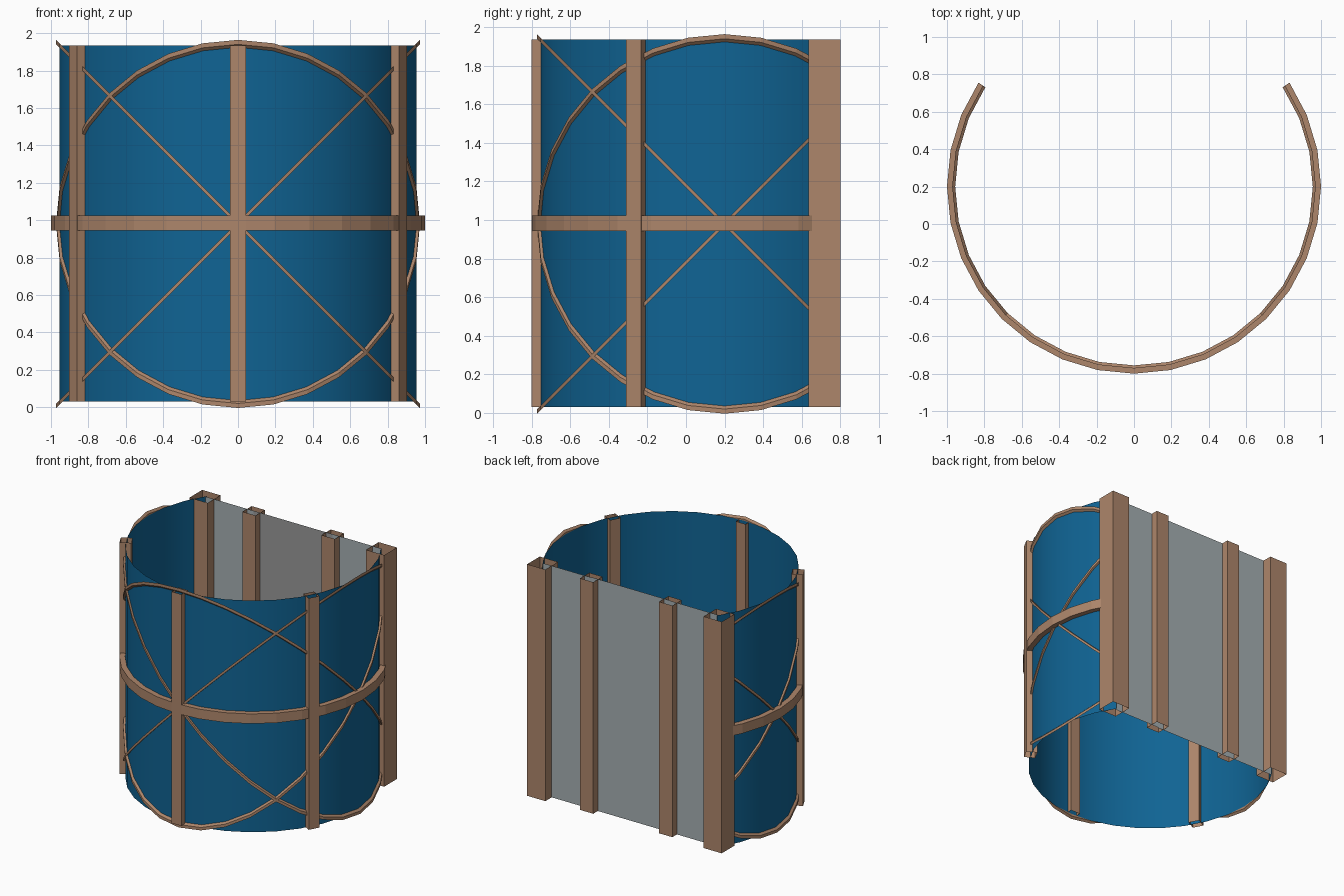
import bpy, math
from math import sin, cos, radians

cube = bpy.data.objects.get("Cube")
if cube:
    bpy.data.objects.remove(cube)

CY, ZC = 0.2, 0.98            # axis of the curved wall, mid height
Z0, Z1 = 0.03, 1.935          # wall and post heights
R, SEGS, SWEEP = 0.955, 22, 123.75
WALL_Y = 0.7175
ANGLES = [radians(-SWEEP + 2 * SWEEP * i / SEGS) for i in range(SEGS + 1)]


def material(name, rgb):
    m = bpy.data.materials.new(name)
    m.use_nodes = True
    m.diffuse_color = (*rgb, 1)
    m.node_tree.nodes["Principled BSDF"].inputs["Base Color"].default_value = (*rgb, 1)
    return m


BLUE = material("blue", (0.005, 0.127, 0.296))
WOOD = material("brown", (0.42, 0.24, 0.147))
GREY = material("light grey", (0.376, 0.428, 0.445))
DARK = material("mid grey", (0.32, 0.32, 0.32))


def make(name, verts, faces, mat, smooth=False):
    me = bpy.data.meshes.new(name)
    me.from_pydata(verts, [], faces)
    me.materials.append(mat)
    for p in me.polygons:
        p.use_smooth = smooth
    ob = bpy.data.objects.new(name, me)
    bpy.context.collection.objects.link(ob)
    return ob


def polar(r, a):
    # angle is measured from the front, towards +x
    return r * sin(a), CY - r * cos(a)


def sheet(name, path, mat, smooth=False, closed=False):
    # upright surface standing on a plan path
    n = len(path)
    verts = [(x, y, z) for x, y in path for z in (Z0, Z1)]
    count = n if closed else n - 1
    faces = []
    for i in range(count):
        j = (i + 1) % n
        faces.append((2 * i, 2 * j, 2 * j + 1, 2 * i + 1))
    return make(name, verts, faces, mat, smooth)


def tube(name, cx, cy, size, turn=0):
    # open-ended square post
    h = size / 2
    c, s = cos(turn), sin(turn)
    path = [(cx + u * c - v * s, cy + u * s + v * c)
            for u, v in ((-h, -h), (h, -h), (h, h), (-h, h))]
    return sheet(name, path, WOOD, closed=True)


def band(name, r_in, r_out, half, height):
    # rectangular section swept round the wall, following height(x, y)
    verts, faces = [], []
    for a in ANGLES:
        for r, dz in ((r_in, -half), (r_out, -half), (r_out, half), (r_in, half)):
            x, y = polar(r, a)
            verts.append((x, y, height(x, y) + dz))
    for i in range(SEGS):
        for k in range(4):
            m = (k + 1) % 4
            faces.append((4 * i + k, 4 * i + m, 4 * i + 4 + m, 4 * i + 4 + k))
    end = 4 * SEGS
    faces += [(3, 2, 1, 0), (end, end + 1, end + 2, end + 3)]
    return make(name, verts, faces, WOOD)


# Curved wall and its posts
sheet("curved_wall", [polar(R, a) for a in ANGLES], BLUE, smooth=True)
for name, a in (("front_post", 0), ("left_post", SWEEP / 2), ("right_post", -SWEEP / 2)):
    a = radians(a)
    tube(name, *polar(R + 0.001, a), 0.088, a)

# Level band and slanting braces
band("middle_band", R + 0.002, 1.0, 0.04, lambda x, y: ZC + 0.004)
for s, word in ((1, "rising"), (-1, "falling")):
    band(f"cross_brace_{word}", R + 0.001, 0.972, 0.012, lambda x, y: ZC + s * x)
    band(f"arched_brace_{word}", R + 0.001, 0.972, 0.012, lambda x, y: ZC + s * (y - CY))

# Flat back wall with inner panel and posts
sheet("back_wall", [(0.80, WALL_Y), (-0.80, WALL_Y)], GREY)
sheet("inner_panel", [(-0.36, WALL_Y - 0.005), (0.36, WALL_Y - 0.005)], DARK)
for side, word in ((1, "left"), (-1, "right")):
    tube(f"back_corner_post_{word}", side * 0.803, WALL_Y, 0.165)
    tube(f"back_inner_post_{word}", side * 0.36, WALL_Y, 0.12)
